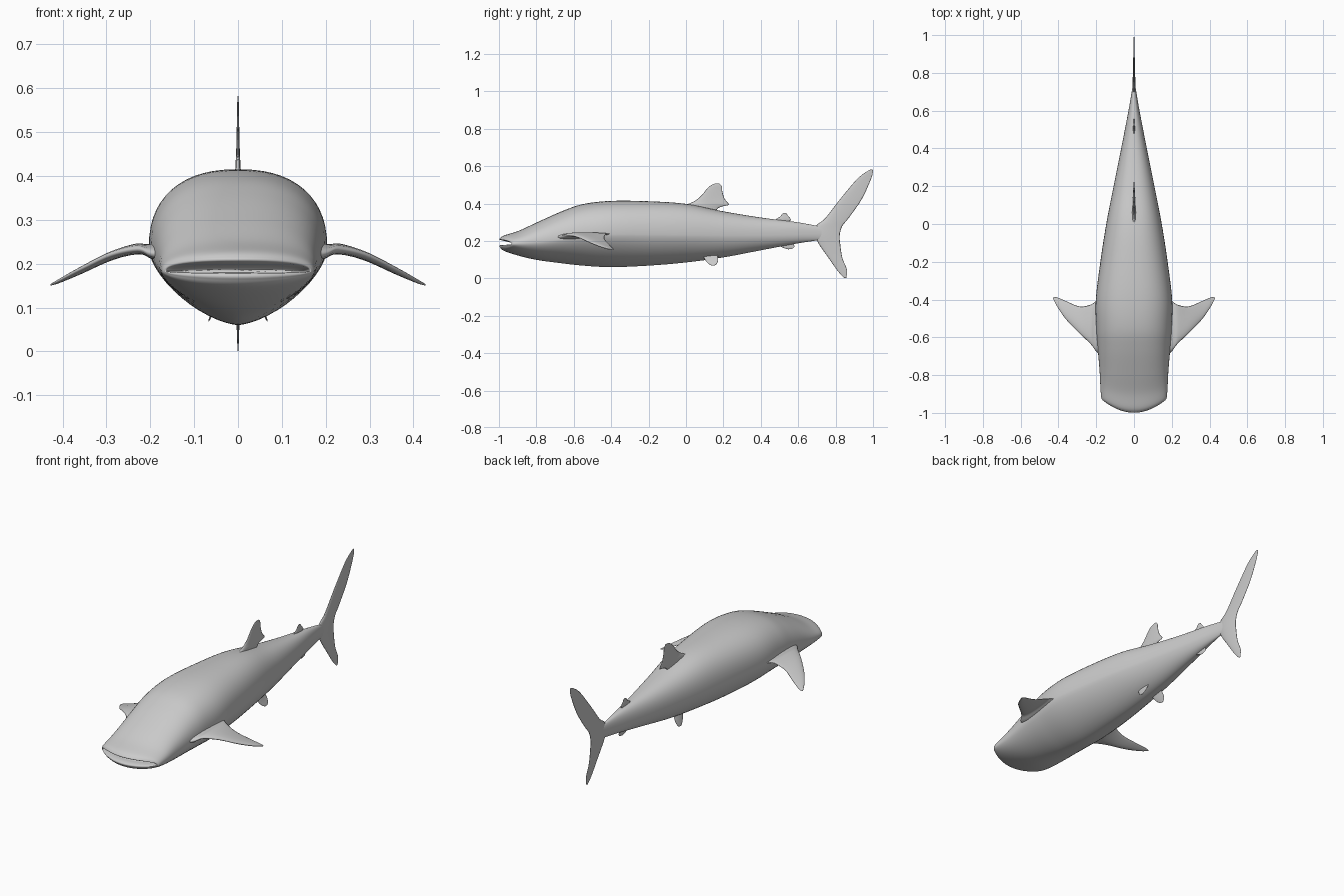
import bpy, bmesh, math
from mathutils import Vector

grey = bpy.data.materials.new("grey skin")
grey.diffuse_color = (0.6, 0.6, 0.6, 1)


def refine(rows, steps):
    """Catmull-Rom interpolation through rows of numbers."""
    out = []
    for i in range(len(rows) - 1):
        p0, p1 = rows[max(i - 1, 0)], rows[i]
        p2, p3 = rows[i + 1], rows[min(i + 2, len(rows) - 1)]
        for k in range(steps):
            t = k / steps
            out.append([0.5 * (2 * b + (c - a) * t + (2 * a - 5 * b + 4 * c - d) * t * t
                               + (3 * b - a - 3 * c + d) * t ** 3)
                        for a, b, c, d in zip(p0, p1, p2, p3)])
    out.append(list(rows[-1]))
    return out


def loft(name, rings):
    """Skin a list of closed rings, cap both ends, shade smooth."""
    bm = bmesh.new()
    loops = [[bm.verts.new(p) for p in ring] for ring in rings]
    n = len(loops[0])
    for a, b in zip(loops, loops[1:]):
        for i in range(n):
            j = (i + 1) % n
            bm.faces.new((a[i], a[j], b[j], b[i]))
    bm.faces.new(loops[0])
    bm.faces.new(loops[-1])
    bmesh.ops.recalc_face_normals(bm, faces=bm.faces)
    for f in bm.faces:
        f.smooth = True
    mesh = bpy.data.meshes.new(name)
    bm.to_mesh(mesh)
    bm.free()
    mesh.materials.append(grey)
    obj = bpy.data.objects.new(name, mesh)
    bpy.context.collection.objects.link(obj)
    return obj


def spow(v, e):
    return math.copysign(abs(v) ** e, v)


def body_ring(y, top, bot, zc, w, bow, nlow, count=56):
    """Superellipse section, bowed forward in the middle for the snout."""
    ring = []
    for i in range(count):
        a = 2 * math.pi * i / count
        c, s = math.cos(a), math.sin(a)
        e = 2 / (2.4 if s >= 0 else nlow)
        h = top - zc if s >= 0 else zc - bot
        u = spow(c, e)
        ring.append((w * u, y - bow * (1 - u * u), zc + h * spow(s, e)))
    return ring


def fin(name, rows, normal=(1, 0, 0), side=1):
    """Rows: leading edge xyz, trailing edge xyz, half thickness."""
    nrm = Vector(normal).normalized()
    rings = []
    for r in refine(rows, 5):
        le, te, t = Vector(r[0:3]), Vector(r[3:6]), r[6]
        ring = []
        for i in range(20):
            a = 2 * math.pi * i / 20
            u = (1 - math.cos(a)) / 2
            p = le.lerp(te, u) + nrm * t * math.sin(a) * (1.15 - 0.7 * u)
            ring.append((p.x * side, p.y, p.z))
        rings.append(ring)
    return loft(name, rings)


def flat(rows):
    """Upright fin rows (le y, le z, te y, te z, half thickness) on x = 0."""
    return [(0, a, b, 0, c, d, t) for a, b, c, d, t in rows]


# Body: y, top, bottom, widest height, half width, snout bow, lower exponent
stations = [
    (-.93, .214, .166, .183, .168, .065, 2.0),
    (-.915, .229, .147, .184, .174, .058, 2.0),
    (-.86, .254, .121, .188, .178, .035, 1.9),
    (-.78, .300, .098, .195, .182, .015, 1.75),
    (-.66, .360, .080, .210, .192, 0, 1.6),
    (-.55, .397, .068, .225, .200, 0, 1.55),
    (-.40, .414, .060, .235, .202, 0, 1.55),
    (-.20, .412, .068, .235, .178, 0, 1.6),
    (0, .398, .085, .232, .147, 0, 1.6),
    (.20, .358, .112, .230, .108, 0, 1.7),
    (.40, .325, .150, .230, .068, 0, 1.8),
    (.58, .302, .184, .235, .033, 0, 2.0),
    (.70, .281, .203, .240, .012, 0, 2.0),
    (.76, .268, .215, .243, .004, 0, 2.0),
]
# Mouth: lips rolling into a closed hollow
mouth = [
    (-.87, .187, .181, .183, .130, .05, 2.0),
    (-.90, .197, .179, .183, .155, .06, 2.0),
    (-.928, .205, .178, .183, .163, .065, 2.0),
    (-.933, .209, .173, .183, .166, .066, 2.0),
]
loft("body", [body_ring(*s) for s in mouth + refine(stations, 6)])

# Tail fin, lower tip to upper tip
fin("tail_fin", flat([
    (.848, .001, .857, .003, .001),
    (.813, .037, .861, .045, .003),
    (.760, .112, .836, .110, .005),
    (.708, .187, .825, .180, .008),
    (.690, .235, .822, .230, .010),
    (.698, .283, .836, .280, .009),
    (.745, .322, .868, .320, .007),
    (.823, .422, .938, .420, .005),
    (.914, .530, .985, .520, .003),
    (.970, .573, .998, .560, .002),
    (.992, .583, 1.0, .578, .001),
]))

# Main back fin with its free rear tip
fin("back_fin", flat([
    (-.03, .370, .160, .350, .012),
    (.00, .393, .168, .372, .011),
    (.025, .403, .195, .385, .010),
    (.050, .416, .229, .394, .008),
    (.080, .440, .207, .425, .006),
    (.115, .482, .194, .465, .004),
    (.138, .500, .191, .492, .003),
    (.158, .508, .178, .508, .001),
]))

# Small rear fins above and below the tail stalk
fin("rear_back_fin", flat([
    (.46, .300, .550, .290, .006),
    (.485, .319, .553, .306, .005),
    (.503, .330, .562, .314, .004),
    (.513, .343, .545, .335, .002),
    (.521, .349, .537, .348, .001),
]))
fin("rear_belly_fin", flat([
    (.48, .185, .575, .200, .005),
    (.505, .170, .577, .182, .004),
    (.528, .160, .580, .170, .003),
    (.548, .155, .572, .160, .001),
]))

# Paired fins
for side, label in ((1, "left"), (-1, "right")):
    fin("pectoral_fin_" + label, [
        (.15, -.72, .215, .15, -.36, .238, .030),
        (.20, -.675, .222, .20, -.405, .237, .021),
        (.23, -.635, .232, .23, -.427, .236, .015),
        (.29, -.578, .220, .29, -.436, .212, .011),
        (.36, -.505, .187, .36, -.408, .178, .008),
        (.405, -.440, .163, .41, -.388, .157, .005),
        (.425, -.402, .153, .428, -.390, .151, .002),
    ], (.4, 0, .92), side)
    fin("pelvic_fin_" + label, [
        (.035, .07, .145, .035, .175, .150, .008),
        (.046, .09, .118, .046, .170, .120, .006),
        (.056, .108, .090, .056, .172, .098, .004),
        (.064, .126, .074, .064, .166, .080, .002),
        (.067, .140, .068, .067, .156, .070, .001),
    ], (.9, 0, .4), side)
